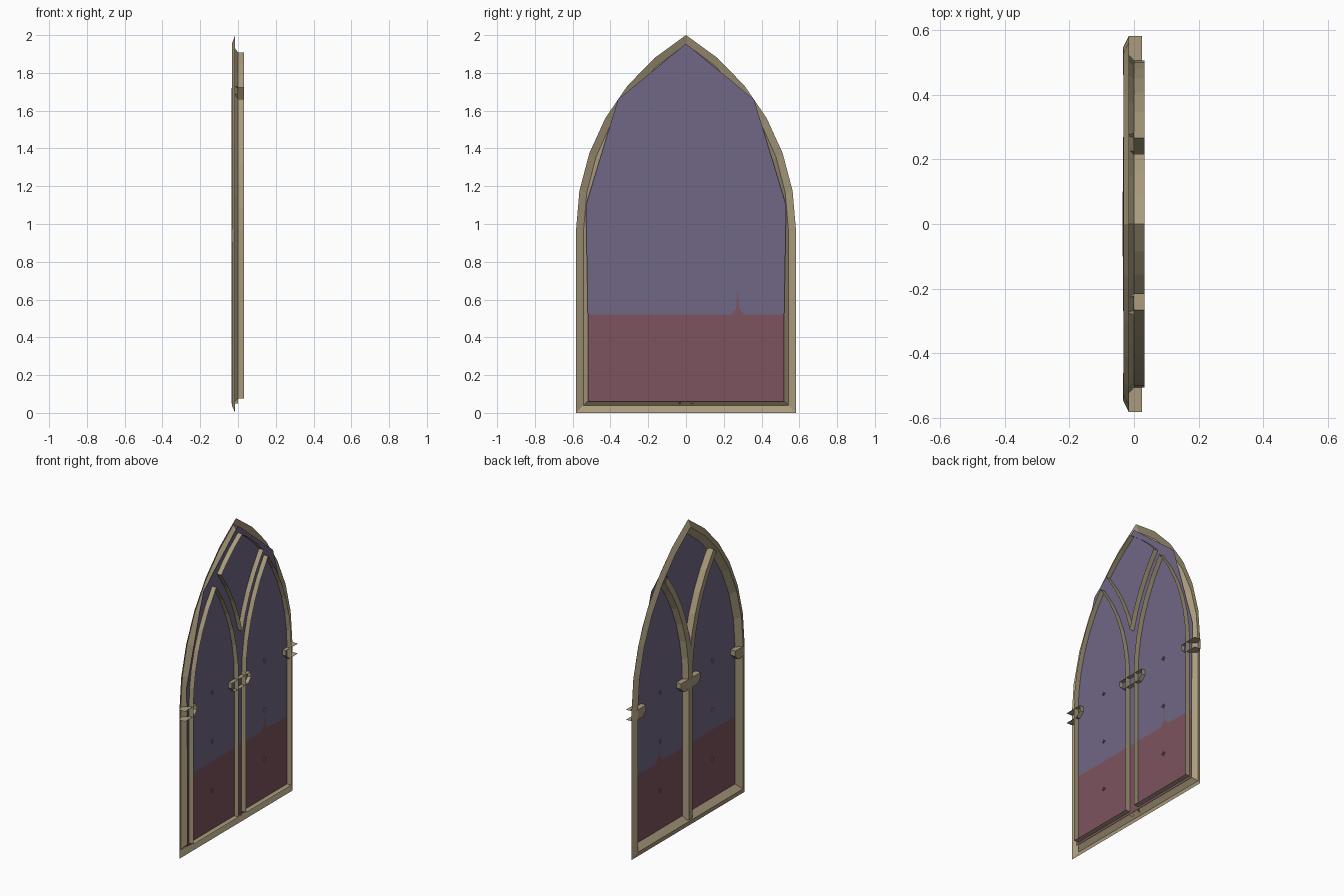
import bpy
import bmesh
from math import sqrt, sin, cos, asin, acos

old = bpy.data.objects.get("Cube")
if old:
    bpy.data.objects.remove(old, do_unlink=True)

HALF, RISE, SPRING = 0.582, 1.03, 0.97
R = (HALF ** 2 + RISE ** 2) / (2 * HALF)   # radius shared by every arc
BAR = 0.038                                # half width of the mullion
LIP = 0.077                                # frame width
FRONT, BACK = -0.034, 0.032
SEG = 6


def material(name, rgb):
    m = bpy.data.materials.new(name)
    m.use_nodes = True
    m.diffuse_color = (*rgb, 1)
    m.node_tree.nodes["Principled BSDF"].inputs["Base Color"].default_value = (*rgb, 1)
    return m


STONE = material("sandstone", (0.40, 0.33, 0.205))
BLUE = material("violet_glass", (0.16, 0.135, 0.235))
RED = material("red_glass", (0.205, 0.087, 0.115))


def finish(name, bm, mat, recalc=True):
    if recalc:
        bmesh.ops.recalc_face_normals(bm, faces=bm.faces)
    mesh = bpy.data.meshes.new(name)
    bm.to_mesh(mesh)
    bm.free()
    mesh.materials.append(mat)
    obj = bpy.data.objects.new(name, mesh)
    bpy.context.collection.objects.link(obj)
    return obj


def loft(bm, rows, closed=False):
    """Skin rows of equal length; each row is a list of (x, y, z)."""
    grid = [[bm.verts.new(p) for p in row] for row in rows]
    n = len(rows[0])
    for a, b in zip(grid, grid[1:]):
        for i in range(n if closed else n - 1):
            j = (i + 1) % n
            bm.faces.new((a[i], a[j], b[j], b[i]))
    return grid


def at(x, pts):
    return [(x, y, z) for y, z in pts]


def mirrored(pts, s):
    return [(s * y, z) for y, z in pts]


# Outer frame: pointed outline offset inward and lofted into a ridge
def outline(d):
    r, c = R - d, HALF - R
    top = acos(-c / r)
    side = [(HALF - d, d)]
    side += [(c + r * cos(top * i / SEG), SPRING + r * sin(top * i / SEG))
             for i in range(SEG + 1)]
    return side + [(-y, z) for y, z in reversed(side[:-1])]


bm = bmesh.new()
loft(bm, [at(-0.015, outline(0)), at(-0.033, outline(0.04)), at(0, outline(LIP))], True)
finish("outer_frame", bm, STONE)


# Curves bounding the openings, as y for a given height
def arch_y(z):
    return HALF - R + sqrt((R - LIP) ** 2 - (z - SPRING) ** 2)


def bar_y(z, off):
    return R - sqrt((R + off) ** 2 - (z - SPRING) ** 2)


def meeting(off):
    lo, hi = SPRING + 0.35, SPRING + 0.92
    for _ in range(40):
        mid = (lo + hi) / 2
        if bar_y(mid, off) < arch_y(mid):
            lo = mid
        else:
            hi = mid
    return lo


def steps(a, b, n):
    return [a + (b - a) * i / n for i in range(n + 1)]


# Hollow reveal walls around the two lights and the top opening
tip = meeting(-BAR)
light = [(BAR, LIP)] + [(bar_y(z, -BAR), z) for z in steps(SPRING, tip, SEG)]
light += [(arch_y(z), z) for z in reversed(steps(SPRING, tip, SEG)[:-1])]
light.append((HALF - LIP, LIP))
for s, side in ((1, "left"), (-1, "right")):
    bm = bmesh.new()
    loft(bm, [at(x, mirrored(light, s)) for x in (0, BACK)], True)
    finish(side + "_light_reveal", bm, STONE)

crotch = SPRING + sqrt((R + BAR) ** 2 - R ** 2)
shoulder = meeting(BAR)
apex = SPRING + sqrt((R - LIP) ** 2 - (R - HALF) ** 2)
half = [(bar_y(z, BAR), z) for z in steps(crotch, shoulder, 4)]
half += [(arch_y(z), z) for z in steps(shoulder, apex, 3)[1:]]
kite = half + [(-y, z) for y, z in reversed(half[1:-1])]
bm = bmesh.new()
loft(bm, [at(x, kite) for x in (0, BACK)], True)
finish("top_opening_reveal", bm, STONE)

# Mullion and branching bars, bevelled on the outer face
profile = [(BAR, 0), (0.02, FRONT), (-0.02, FRONT), (-BAR, 0)]
bm = bmesh.new()
loft(bm, [[(x, o, z) for z in (0.05, SPRING)] for o, x in profile])
finish("mullion", bm, STONE)
for s, side in ((1, "left"), (-1, "right")):
    bm = bmesh.new()
    loft(bm, [[(x, s * (R - (R + o) * cos(t)), SPRING + (R + o) * sin(t))
               for t in steps(0, 0.66, SEG)] for o, x in profile])
    finish(side + "_branch_bar", bm, STONE)

# Capitals: hollow brackets with a plate on the outer face
Z0, Z1, Z2 = 0.905, 0.935, SPRING
bm = bmesh.new()
cap = [(-0.1, Z2), (-0.1, Z1), (-0.07, Z0), (0.07, Z0), (0.1, Z1), (0.1, Z2)]
rows = loft(bm, [at(FRONT - 0.001, cap), at(0.025, cap)], True)
bm.faces.new(rows[0])
finish("centre_capital", bm, STONE)

bracket = [(HALF, Z2), (0.545, Z2), (0.46, Z2), (0.46, Z1), (0.49, Z0), (0.545, Z0), (HALF, Z0)]
for s, side in ((1, "left"), (-1, "right")):
    bm = bmesh.new()
    pts = mirrored(bracket, s)
    face = [(-0.016 if abs(y) > 0.57 else FRONT, y, z) for y, z in pts]
    rows = loft(bm, [face, at(0.025, pts)])
    f = rows[0]
    bm.faces.new(f[1:6])
    bm.faces.new((f[0], f[1], f[5], f[6]))
    finish(side + "_capital", bm, STONE)

# Glass: red lower field with a thin flame, violet above
LINE = 0.52
flame = [(0.52, LINE), (0.31, LINE), (0.283, 0.55), (0.272, 0.65),
         (0.265, 0.55), (0.235, LINE), (-0.52, LINE)]
upper = [(-0.53, 1.1), (-0.36, 1.66), (0, 1.955), (0.36, 1.66), (0.53, 1.1)]
for name, pts, mat in (("lower_glass", [(-0.52, 0.06), (0.52, 0.06)] + flame, RED),
                       ("upper_glass", flame + upper, BLUE)):
    bm = bmesh.new()
    bm.faces.new([bm.verts.new(p) for p in at(0, pts)])
    bmesh.ops.triangulate(bm, faces=bm.faces)
    finish(name, bm, mat)

# Tiny crossed ties along the middle of each light
bm = bmesh.new()
for y in (-0.27, 0.27):
    for z in (0.33, 0.65, SPRING):
        for dy, dz in ((0.014, 0), (0, 0.014)):
            loft(bm, [at(x, [(y - dy, z - dz), (y + dy, z + dz)]) for x in (-0.006, 0.006)])
finish("glass_ties", bm, STONE)
